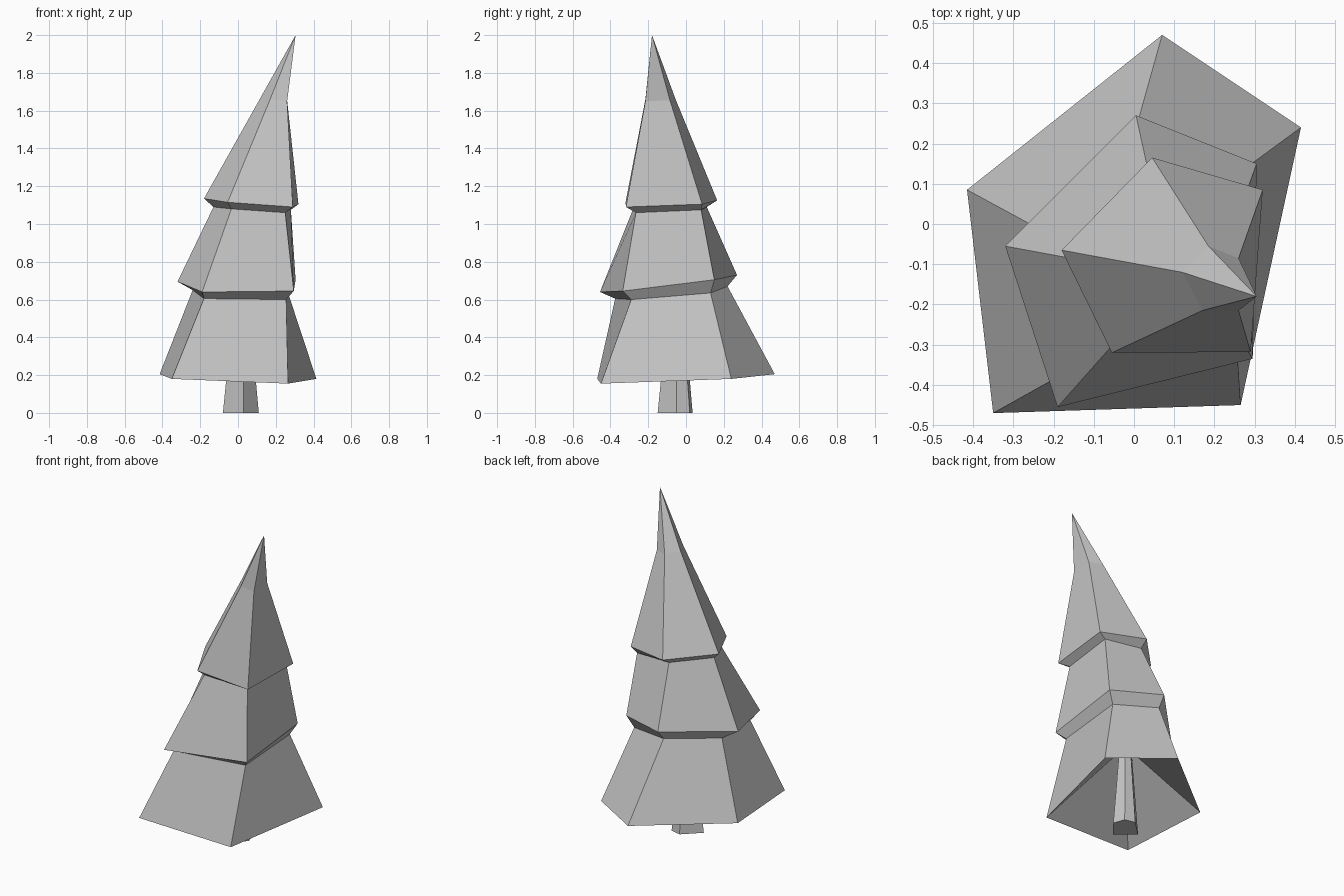
import bpy
import bmesh
from mathutils import Vector

default_cube = bpy.data.objects.get("Cube")
if default_cube:
    bpy.data.objects.remove(default_cube, do_unlink=True)


def make_material(name, colour):
    material = bpy.data.materials.new(name)
    material.use_nodes = True
    material.diffuse_color = colour
    shader = material.node_tree.nodes["Principled BSDF"]
    shader.inputs["Base Color"].default_value = colour
    shader.inputs["Roughness"].default_value = 0.9
    return material


def build_loft(name, rings, material, start_point=None, end_point=None):
    """Bridge matching rings; close each end with a point fan or a flat cap."""
    bm = bmesh.new()
    loops = [[bm.verts.new(co) for co in ring] for ring in rings]
    sides = len(loops[0])
    for lower, upper in zip(loops, loops[1:]):
        for i in range(sides):
            j = (i + 1) % sides
            bm.faces.new((lower[i], lower[j], upper[j], upper[i]))
    for loop, point in ((loops[0], start_point), (loops[-1], end_point)):
        if point is None:
            bm.faces.new(loop)
            continue
        apex = bm.verts.new(point)
        for i in range(sides):
            bm.faces.new((loop[i], loop[(i + 1) % sides], apex))
    bmesh.ops.recalc_face_normals(bm, faces=bm.faces)
    mesh = bpy.data.meshes.new(name)
    bm.to_mesh(mesh)
    bm.free()
    mesh.materials.append(material)
    tree_part = bpy.data.objects.new(name, mesh)
    bpy.context.collection.objects.link(tree_part)
    return tree_part


grey = make_material("plain grey", (0.57, 0.57, 0.57, 1.0))

# Foliage rims: corners run front left, front right, right, back, left
bottom_rim = [(-.35, -.47, .18), (.265, -.45, .155), (.415, .24, .18),
              (.07, .47, .205), (-.415, .085, .205)]
bottom_neck = [(-.18, -.375, .605), (.255, -.29, .6), (.265, .13, .635),
               (0, .22, .67), (-.24, -.01, .65)]
middle_rim = [(-.19, -.455, .64), (.295, -.335, .645), (.305, .15, .705),
              (.005, .27, .73), (-.32, -.055, .695)]
middle_neck = [(-.035, -.28, 1.08), (.25, -.265, 1.06), (.28, .08, 1.075),
               (.04, .11, 1.09), (-.13, -.09, 1.09)]
top_rim = [(-.055, -.32, 1.115), (.29, -.318, 1.09), (.32, .085, 1.105),
           (.045, .165, 1.125), (-.18, -.065, 1.135)]
tip_bend = [(.17, -.215, 1.66), (.26, -.215, 1.65), (.26, -.085, 1.655),
            (.185, -.055, 1.66), (.12, -.12, 1.67)]

# Leaning foliage with a hollow underside rising to the trunk
hollow = Vector((.02, -.05, .53))
tip = Vector((.305, -.18, 2))
build_loft("foliage",
           [bottom_rim, bottom_neck, middle_rim, middle_neck, top_rim, tip_bend],
           grey, start_point=hollow, end_point=tip)

# Tapered trunk
trunk_base = [Vector(co) for co in ((.03, -.15, 0), (.11, -.05, 0), (.085, .02, 0),
                                    (.02, .035, 0), (-.08, -.06, 0))]
trunk_centre = Vector((hollow.x, hollow.y, 0))
trunk_top = [trunk_centre.lerp(co, 0.5) + Vector((0, 0, 0.5)) for co in trunk_base]
build_loft("trunk", [trunk_base, trunk_top], grey)
